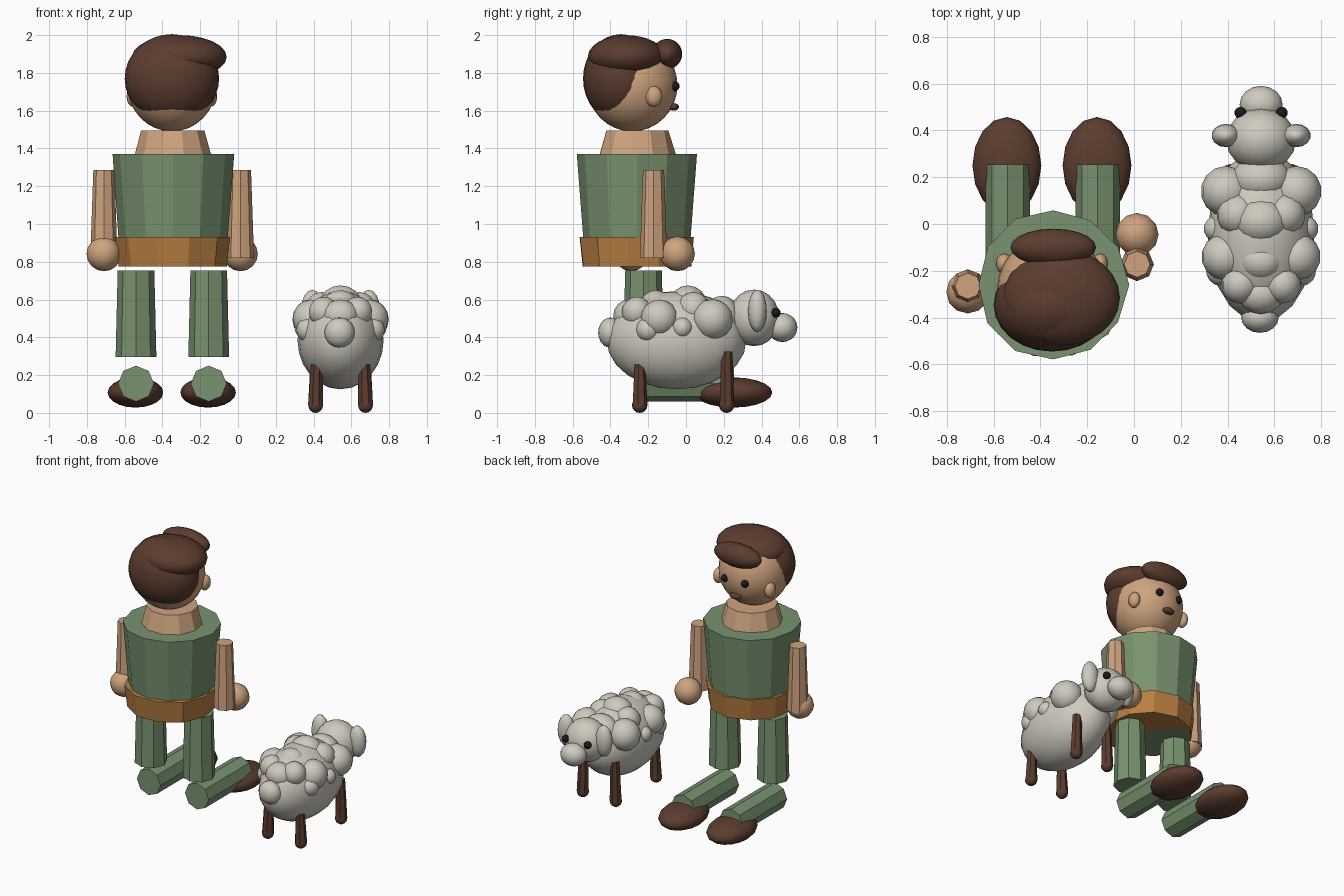
import bpy, bmesh, math, random
from mathutils import Vector, Matrix

if "Cube" in bpy.data.objects:
    bpy.data.objects.remove(bpy.data.objects["Cube"])

random.seed(4)


def mat(name, rgb):
    m = bpy.data.materials.new(name)
    m.diffuse_color = (*rgb, 1)
    m.use_nodes = True
    m.node_tree.nodes["Principled BSDF"].inputs["Base Color"].default_value = m.diffuse_color
    return m


SKIN = mat("skin", (0.62, 0.37, 0.21))
GREEN = mat("green_cloth", (0.19, 0.29, 0.16))
BROWN = mat("dark_brown", (0.105, 0.046, 0.028))
BELT = mat("tan_leather", (0.48, 0.21, 0.055))
WOOL = mat("wool", (0.62, 0.59, 0.52))
BLACK = mat("black", (0.01, 0.01, 0.012))


def finish(bm, name, material, smooth):
    me = bpy.data.meshes.new(name)
    bm.to_mesh(me)
    bm.free()
    me.materials.append(material)
    for p in me.polygons:
        p.use_smooth = smooth
    ob = bpy.data.objects.new(name, me)
    bpy.context.collection.objects.link(ob)
    return ob


def ball(name, c, r, material, seg=16, rings=10):
    """Smooth ellipsoid with centre c and radii r."""
    if not isinstance(r, tuple):
        r = (r, r, r)
    bm = bmesh.new()
    bmesh.ops.create_uvsphere(bm, u_segments=seg, v_segments=rings, radius=1)
    bmesh.ops.transform(bm, matrix=Matrix.Translation(c) @ Matrix.Diagonal((*r, 1)), verts=bm.verts)
    return finish(bm, name, material, True)


def tube(name, a, b, ra, rb, sides, material, jitter=0.0):
    """Flat-sided tapered cylinder from a to b, slightly uneven if asked."""
    a, b = Vector(a), Vector(b)
    bm = bmesh.new()
    bmesh.ops.create_cone(bm, cap_ends=True, segments=sides, radius1=ra, radius2=rb, depth=(b - a).length)
    for v in bm.verts:
        k = 1 + random.uniform(-jitter, jitter)
        v.co.x *= k
        v.co.y *= k
    rot = Vector((0, 0, 1)).rotation_difference(b - a).to_matrix().to_4x4()
    bmesh.ops.transform(bm, matrix=Matrix.Translation((a + b) / 2) @ rot, verts=bm.verts)
    return finish(bm, name, material, False)


# ---- Seated figure, facing +y ----
PX, PY = -0.345, -0.26
tube("torso", (PX, PY, 0.775), (PX, PY, 1.37), 0.275, 0.322, 12, GREEN, 0.015)
tube("belt", (PX, PY - 0.005, 0.775), (PX, PY - 0.005, 0.93), 0.29, 0.31, 11, BELT, 0.015)
tube("neck", (PX, PY, 1.365), (PX, PY, 1.495), 0.205, 0.17, 11, SKIN, 0.02)

# Head and face
HX, HY, HZ = -0.35, -0.285, 1.735
ball("head", (HX, HY, HZ), (0.236, 0.24, 0.245), SKIN, 24, 16)
for s, side in ((-1, "left"), (1, "right")):
    ball(side + "_ear", (HX + s * 0.205, -0.17, 1.675), (0.035, 0.045, 0.055), SKIN, 12, 8)
    ball(side + "_eye", (HX + s * 0.08, -0.06, 1.73), 0.026, BLACK, 10, 8)
ball("mouth", (HX, -0.065, 1.62), (0.045, 0.028, 0.02), BROWN, 12, 8)

# Hair
ball("back_hair", (HX, -0.345, 1.77), (0.25, 0.2, 0.235), BROWN, 24, 16)
ball("top_hair", (-0.31, -0.315, 1.885), (0.25, 0.205, 0.115), BROWN, 24, 12)
ball("front_quiff", (-0.345, -0.1, 1.9), (0.183, 0.08, 0.08), BROWN, 20, 12)

# Arms and hands
for side, x, arm_y, hand_y in (("left", -0.71, -0.265, -0.29), ("right", 0.013, -0.172, -0.045)):
    tube(side + "_arm", (x, arm_y, 0.82), (x, arm_y, 1.285), 0.072, 0.056, 8, SKIN)
    ball(side + "_hand", (x, hand_y, 0.842), 0.092, SKIN, 12, 8)

# Legs and shoes
for side, x in (("left", -0.54), ("right", -0.155)):
    tube(side + "_thigh", (x, -0.225, 0.295), (x, -0.225, 0.755), 0.108, 0.097, 8, GREEN)
    tube(side + "_shin", (x, -0.25, 0.155), (x, 0.255, 0.155), 0.095, 0.095, 8, GREEN)
    ball(side + "_shoe", (x - 0.003, 0.25, 0.108), (0.147, 0.207, 0.08), BROWN)

# ---- Sheep, facing +y ----
SX = 0.543
ball("sheep_body", (SX, -0.05, 0.385), (0.228, 0.37, 0.26), WOOL, 20, 12)
ball("sheep_head", (SX, 0.36, 0.503), (0.15, 0.135, 0.15), WOOL)
ball("sheep_muzzle", (SX, 0.51, 0.452), (0.092, 0.08, 0.077), WOOL)
ball("sheep_neck_wool", (SX, 0.19, 0.50), (0.13, 0.1, 0.12), WOOL)
ball("sheep_tail", (SX - 0.005, -0.4, 0.425), (0.08, 0.065, 0.08), WOOL)

# Wool tufts along the spine: y, z, radius
for y, z, r in ((0.01, 0.575, 0.1), (-0.16, 0.565, 0.085), (-0.3, 0.515, 0.085)):
    ball("spine_tuft", (SX, y, z), (r * 1.15, r, r), WOOL, 14, 8)

for s, side in ((-1, "left"), (1, "right")):
    # Wool tufts mirrored on both flanks: offset, y, z, radius
    for dx, y, z, r in ((0.15, 0.14, 0.495, 0.108), (0.1, 0.04, 0.55, 0.09),
                        (0.155, -0.14, 0.5, 0.1), (0.09, -0.26, 0.535, 0.08),
                        (0.19, -0.02, 0.45, 0.055), (0.17, -0.2, 0.44, 0.065)):
        ball(side + "_flank_tuft", (SX + s * dx, y, z), r, WOOL, 14, 8)
    ball(side + "_sheep_ear", (SX + s * 0.15, 0.378, 0.54), (0.062, 0.05, 0.112), WOOL, 14, 8)
    ball(side + "_sheep_eye", (SX + s * 0.088, 0.475, 0.53), 0.026, BLACK, 10, 8)
    # Legs with rounded feet
    for end, y, top in (("front", 0.215, 0.325), ("rear", -0.245, 0.255)):
        x = SX + s * 0.132
        tube(f"{side}_{end}_sheep_leg", (x, y, 0.04), (x - s * 0.006, y, top), 0.041, 0.031, 7, BROWN)
        ball(f"{side}_{end}_hoof", (x, y, 0.041), 0.041, BROWN, 10, 8)
